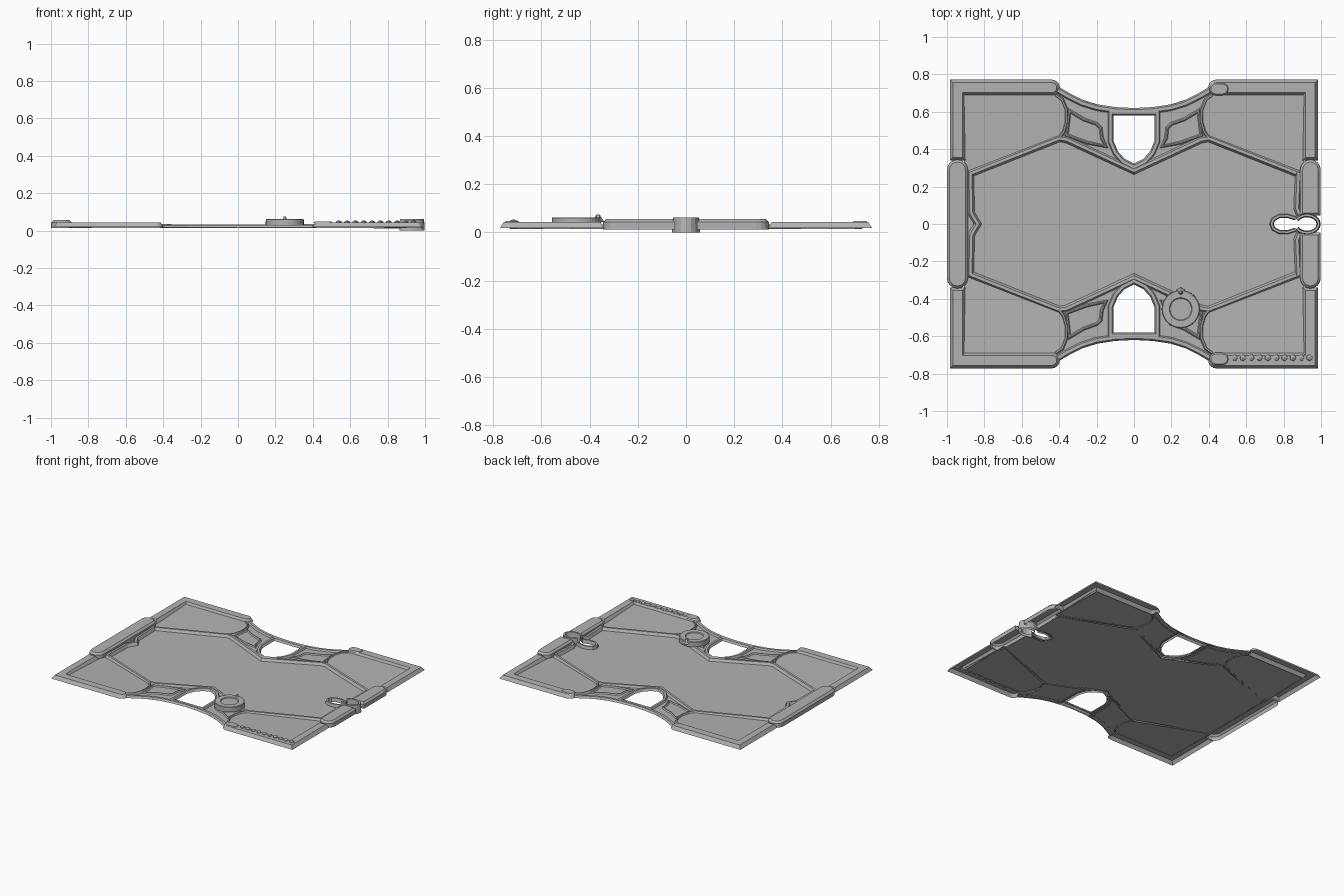
import bpy, bmesh, math
from mathutils import Vector

cube = bpy.data.objects.get("Cube")
if cube:
    bpy.data.objects.remove(cube, do_unlink=True)

GREY = (0.45, 0.45, 0.45, 1)
grey = bpy.data.materials.new("plain grey")
grey.use_nodes = True
grey.diffuse_color = GREY
grey.node_tree.nodes["Principled BSDF"].inputs["Base Color"].default_value = GREY


def finish(name, bm):
    mesh = bpy.data.meshes.new(name)
    bm.to_mesh(mesh)
    bm.free()
    mesh.materials.append(grey)
    obj = bpy.data.objects.new(name, mesh)
    bpy.context.collection.objects.link(obj)
    return obj


def slab(name, outline, z, steps=()):
    """Flat sheet, raised by (inset, rise) steps; z is a number or a rule."""
    bm = bmesh.new()
    height = z if callable(z) else (lambda x, y: z)
    face = bm.faces.new([bm.verts.new((x, y, height(x, y))) for x, y in outline])
    face.normal_update()
    if face.normal.z < 0:
        face.normal_flip()
    for inset, rise in steps:
        bmesh.ops.inset_individual(bm, faces=[face], thickness=inset, depth=rise,
                                   use_even_offset=True)
        face.normal_update()
    return finish(name, bm)


def ridge(name, path, profile, closed=False):
    """Sweep an (offset, z) profile along a flat path with mitred corners."""
    pts = [Vector(p) for p in path]
    n = len(pts)
    bm = bmesh.new()
    rows = []
    for i, p in enumerate(pts):
        before = pts[i - 1] if closed or i else None
        after = pts[(i + 1) % n] if closed or i < n - 1 else None
        d0 = (p - before).normalized() if before is not None else None
        d1 = (after - p).normalized() if after is not None else d0
        d0 = d0 if d0 is not None else d1
        n0, n1 = Vector((-d0.y, d0.x)), Vector((-d1.y, d1.x))
        side = (n0 + n1) / max(0.5, 1 + n0.dot(n1))
        rows.append([bm.verts.new((*(p + side * o), z)) for o, z in profile])
    for i in range(n if closed else n - 1):
        a, b = rows[i], rows[(i + 1) % n]
        for k in range(len(profile) - 1):
            f = bm.faces.new((a[k], a[k + 1], b[k + 1], b[k]))
            f.normal_update()
            if f.normal.z < 0:
                f.normal_flip()
    return finish(name, bm)


def trapezoid(half, z0, z1, bevel):
    return [(-half, z0), (bevel - half, z1), (half - bevel, z1), (half, z0)]


def arc(cx, cy, rx, ry, start, end, count=8):
    angles = [math.radians(start + (end - start) * i / count) for i in range(count + 1)]
    return [(cx + rx * math.cos(a), cy + ry * math.sin(a)) for a in angles]


def both(points):
    """Mirror a half outline across x = 0."""
    return points + [(-x, y) for x, y in reversed(points) if x > 0]


def pad_height(x, y):
    return 0.016 + (abs(y) - 0.27) * 0.03


SWOOP = [(0.41, 0.735), (0.35, 0.70), (0.28, 0.665), (0.20, 0.64), (0.10, 0.625), (0, 0.62)]
PAD_END = [(0.42, 0.69), (0.385, 0.665), (0.362, 0.61), (0.36, 0.55), (0.375, 0.495), (0.40, 0.46)]
SHIELD = [(0.125, 0.595), (0.125, 0.44), (0.10, 0.38), (0.06, 0.335), (0, 0.305)]
POCKET = [(0.345, 0.605), (0.27, 0.56), (0.20, 0.535), (0.178, 0.515), (0.172, 0.46),
          (0.15, 0.415), (0.25, 0.435), (0.36, 0.475)]
SLOT = [(0.735, 0), (0.745, 0.025), (0.775, 0.042), (0.82, 0.044), (0.865, 0.03)]

# Corner pads, raised rims and recesses, one per quadrant
for sx, left in ((1, "left"), (-1, "right")):
    for sy, end in ((1, "back"), (-1, "front")):
        tag = f"{end}_{left}"

        def place(points):
            return [(x * sx, y * sy) for x, y in points]

        rim = [(0.984, 0.34), (0.984, 0.772)] + arc(0.44, 0.729, 0.043, 0.043, 90, 270)
        slab(f"corner_rim_{tag}", place(rim + [(0.902, 0.686), (0.902, 0.34)]), 0.018,
             [(0.016, 0.025)])
        slab(f"corner_pad_{tag}", place([(0.91, 0.27), (0.91, 0.69)] + PAD_END + [(0.87, 0.27)]),
             pad_height)
        ridge(f"pad_end_lip_{tag}", place(PAD_END), trapezoid(0.01, 0.018, 0.034, 0.006))
        slab(f"recess_floor_{tag}",
             place(SWOOP[:-2] + [(0.125, 0.62)] + SHIELD[1:] + PAD_END[::-1]), 0.018)
        ridge(f"pocket_lip_{tag}", place(POCKET), trapezoid(0.009, 0.018, 0.026, 0.006), True)

# Swooping edges, arched openings and the stepped border of the middle floor
for sy, end in ((1, "back"), (-1, "front")):
    def flip(points):
        return [(x, y * sy) for x, y in points]

    swoop = both([(x, y - 0.018) for x, y in SWOOP])
    ridge(f"swoop_edge_{end}", flip(swoop), trapezoid(0.018, 0.015, 0.029, 0.009))
    ridge(f"opening_frame_{end}", flip(both(SHIELD)), trapezoid(0.016, 0.014, 0.03, 0.008), True)
    border = both([(0.88, 0.268), (0.40, 0.458), (0.36, 0.452), (0, 0.285)])
    ridge(f"floor_border_{end}", flip(border), trapezoid(0.019, 0.014, 0.032, 0.011))

# Middle floor with a notch for the slot
notch = [(0.89, -0.05)] + [(x, -y) for x, y in SLOT[::-1]] + SLOT[1:] + [(0.89, 0.05)]
slab("middle_floor", [(0, 0.285), (-0.38, 0.46), (-0.40, 0.46), (-0.90, 0.265), (-0.90, -0.265),
                      (-0.40, -0.46), (-0.38, -0.46), (0, -0.285), (0.38, -0.46), (0.40, -0.46),
                      (0.89, -0.265)] + notch + [(0.89, 0.265), (0.40, 0.46), (0.38, 0.46)], 0.014)

# End borders
lip = trapezoid(0.018, 0.014, 0.036, 0.01)
ridge("right_end_border", [(-0.875, 0.275), (-0.87, 0.06), (-0.86, 0.04), (-0.835, 0),
                           (-0.86, -0.04), (-0.87, -0.06), (-0.875, -0.275)], lip)
for s, end in ((1, "back"), (-1, "front")):
    ridge(f"left_end_border_{end}", [(0.88, 0.275 * s), (0.872, 0.085 * s), (0.885, 0.05 * s)], lip)

# End bars
BAR = [(0.0005, 0.03), (0.013, 0.013)]
slab("right_end_bar", arc(-0.944, 0.29, 0.056, 0.055, 0, 180) +
     arc(-0.944, -0.29, 0.056, 0.055, 180, 360), 0.013, BAR)
for s, end in ((1, "back"), (-1, "front")):
    bar = arc(0.943, 0.29, 0.055, 0.055, 0, 180) + [(0.888, 0.045), (0.998, 0.045)]
    slab(f"left_end_bar_{end}", [(x, y * s) for x, y in bar], 0.013, BAR)

# Slot frame: low inner loop and tall outer loop
inner = SLOT[::-1] + [(x, -y) for x, y in SLOT[1:]]
ridge("slot_inner_frame", inner, trapezoid(0.011, 0.01, 0.036, 0.005))
outer = arc(0.925, 0, 0.062, 0.047, 150, -150, 14)
ridge("slot_outer_frame", outer, trapezoid(0.011, 0.0, 0.062, 0.005))

# Small bosses on the left rim ends
for s, end in ((1, "back"), (-1, "front")):
    boss = arc(0.475, 0.722 * s, 0.033, 0.034, -90, 90) + arc(0.436, 0.722 * s, 0.033, 0.034, 90, 270)
    slab(f"rim_boss_{end}", boss, 0.04, [(0.008, 0.008)])

# Row of beads on the front left rim
for i in range(10):
    bm = bmesh.new()
    bmesh.ops.create_icosphere(bm, subdivisions=1, radius=0.019)
    bmesh.ops.scale(bm, vec=(1, 1, 0.7), verts=bm.verts)
    bead = finish(f"bead_{i + 1}", bm)
    bead.location = (0.538 + i * 0.0445, -0.715, 0.042)

# Round dial with a recessed face and a pointed knob
dial = arc(0.25, -0.455, 0.102, 0.102, 0, 350, 35)
slab("dial", dial, 0.026, [(0.0005, 0.034), (0.004, 0.003), (0.036, 0), (0.004, -0.006)])
slab("dial_base", dial, 0.026)
bm = bmesh.new()
bmesh.ops.create_cone(bm, cap_ends=True, segments=6, radius1=0.026, radius2=0.006, depth=0.032)
finish("dial_knob", bm).location = (0.25, -0.365, 0.059)
